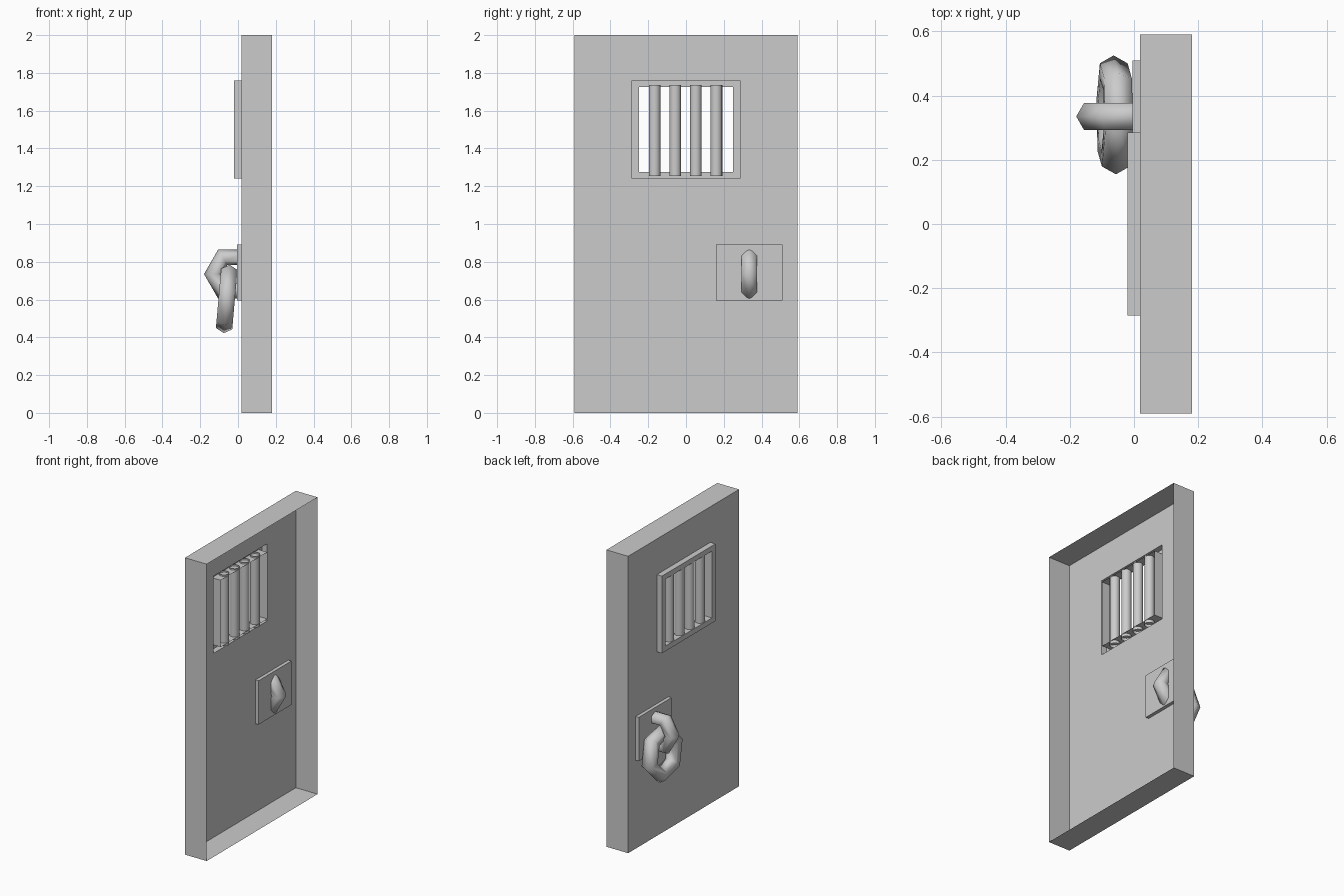
import bpy, bmesh
from math import radians
from mathutils import Matrix

if "Cube" in bpy.data.objects:
    bpy.data.objects.remove(bpy.data.objects["Cube"])


def finish(name, bm):
    mesh = bpy.data.meshes.new(name)
    bm.to_mesh(mesh)
    bm.free()
    obj = bpy.data.objects.new(name, mesh)
    bpy.context.collection.objects.link(obj)
    return obj


def rect_shell(name, loops):
    """Skin successive rectangles (x, half width, z low, z high) into an open shell."""
    bm = bmesh.new()
    rings = [[bm.verts.new((x, y, z)) for y, z in ((-h, a), (h, a), (h, b), (-h, b))]
             for x, h, a, b in loops]
    for r, s in zip(rings, rings[1:]):
        for i in range(4):
            j = (i + 1) % 4
            bm.faces.new((r[i], s[i], s[j], r[j]))
    return finish(name, bm)


def hex_ring(name, major, minor, matrix):
    bpy.ops.mesh.primitive_torus_add(major_segments=6, minor_segments=6,
                                     major_radius=major, minor_radius=minor)
    obj = bpy.context.object
    obj.name = name
    obj.matrix_world = matrix
    bpy.ops.object.shade_smooth()


FACE = 0.018

# Hollow door: open back, thin rim, front panel with window opening
rect_shell("door_panel", [(0.18, 0.59, 0, 2), (FACE, 0.59, 0, 2),
                          (FACE, 0.285, 1.24, 1.76)])

# Raised window frame with an inner sleeve
rect_shell("window_frame", [(FACE, 0.285, 1.24, 1.76), (-0.02, 0.285, 1.24, 1.76),
                            (-0.02, 0.248, 1.275, 1.725), (0.045, 0.248, 1.275, 1.725)])

# Window bars, open at the ends
for i in range(4):
    bpy.ops.mesh.primitive_cylinder_add(vertices=16, radius=0.031, depth=0.48,
                                        end_fill_type='NOTHING',
                                        location=(0.013, -0.166 + i * 0.109, 1.495))
    bpy.context.object.name = f"window_bar_{i + 1}"
    bpy.ops.object.shade_smooth()

# Handle plate, showing on both sides of the panel
bm = bmesh.new()
bmesh.ops.create_cube(bm, size=1, matrix=Matrix.Translation((FACE, 0.335, 0.743))
                      @ Matrix.Diagonal((0.046, 0.35, 0.295, 1)))
finish("handle_plate", bm)

# Fixed link through the plate
hex_ring("handle_link", 0.102, 0.048,
         Matrix.Translation((-0.03, 0.335, 0.735)) @ Matrix.Rotation(radians(90), 4, 'X'))

# Hanging pull ring, slightly tilted
hex_ring("pull_ring", 0.14, 0.05,
         Matrix.Translation((-0.06, 0.34, 0.603)) @ Matrix.Rotation(radians(95), 4, 'Y')
         @ Matrix.Rotation(radians(77), 4, 'Z'))
